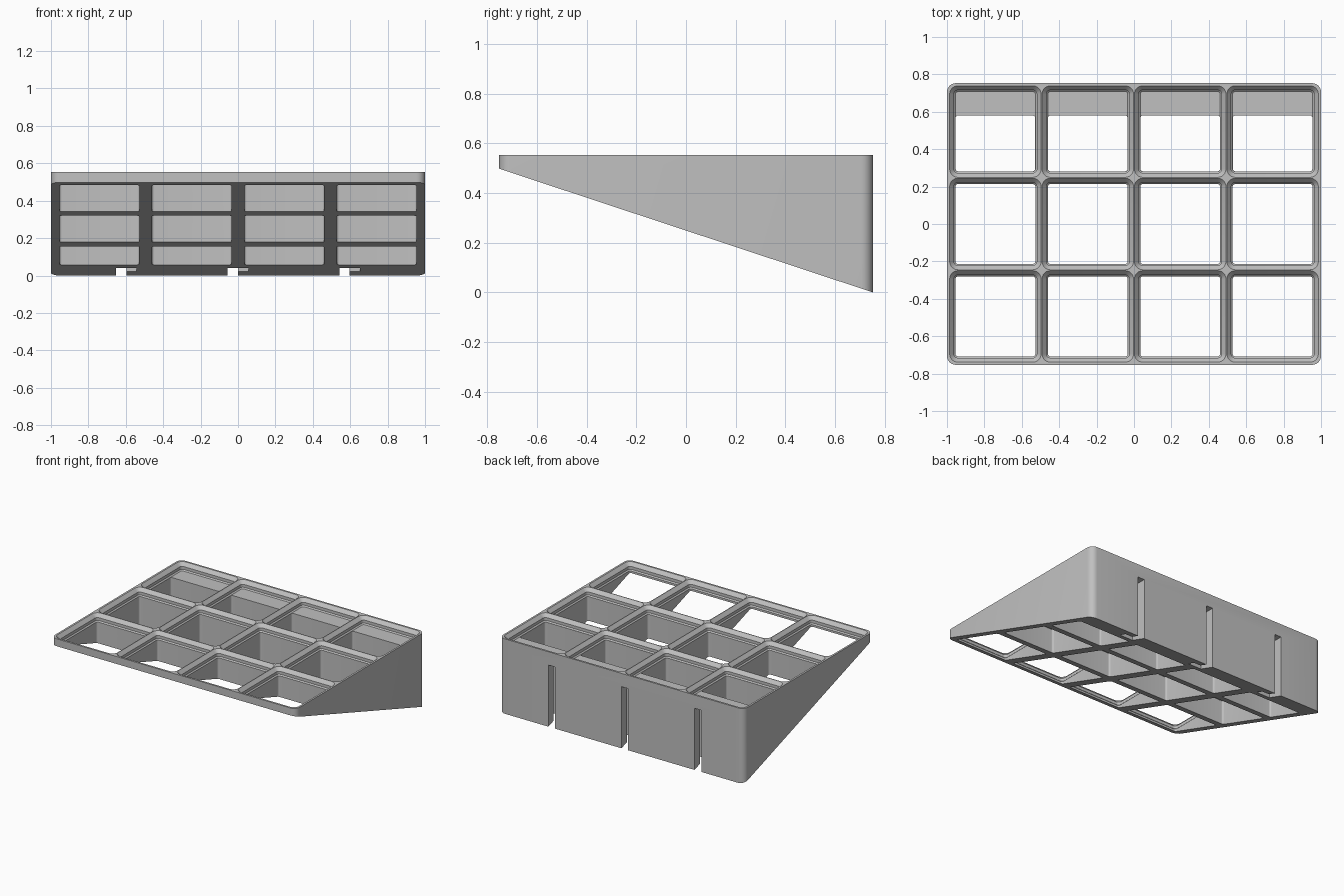
import bpy, bmesh, math
from mathutils import Vector

cube = bpy.data.objects.get("Cube")
if cube:
    bpy.data.objects.remove(cube, do_unlink=True)

MM = 2 / 170                      # model units per millimetre
PITCH = 42 * MM                   # cell spacing
HALF_X, HALF_Y = 1.0, 64 * MM     # outer half sizes
TOP = 0.553
RIM = TOP - 4.65 * MM             # where the pocket profile starts
SHELF_Y = 0.58                    # front of the thick rear wall

grey = bpy.data.materials.new("plain grey")
grey.use_nodes = True
colour = (0.53, 0.53, 0.53, 1)
grey.diffuse_color = colour
grey.node_tree.nodes["Principled BSDF"].inputs["Base Color"].default_value = colour


def rounded_rect(x0, x1, y0, y1, r, steps=6):
    """Counter-clockwise outline with rounded corners."""
    centres = [(x1 - r, y1 - r), (x0 + r, y1 - r), (x0 + r, y0 + r), (x1 - r, y0 + r)]
    pts = []
    for q, (cx, cy) in enumerate(centres):
        for i in range(steps + 1):
            a = math.pi / 2 * (q + i / steps)
            pts.append((cx + r * math.cos(a), cy + r * math.sin(a)))
    return pts


def loft(bm, sections):
    """Closed solid through a stack of (outline, height) sections."""
    rings = [[bm.verts.new((x, y, z)) for x, y in pts] for pts, z in sections]
    n = len(rings[0])
    for low, high in zip(rings, rings[1:]):
        for i in range(n):
            j = (i + 1) % n
            bm.faces.new((low[i], low[j], high[j], high[i]))
    bm.faces.new(rings[0][::-1])
    bm.faces.new(rings[-1])


def make_object(name, bm):
    bmesh.ops.recalc_face_normals(bm, faces=bm.faces)
    mesh = bpy.data.meshes.new(name)
    bm.to_mesh(mesh)
    bm.free()
    mesh.materials.append(grey)
    obj = bpy.data.objects.new(name, mesh)
    bpy.context.collection.objects.link(obj)
    return obj


# Wedge body: rounded block with a sloping underside
bm = bmesh.new()
outline = rounded_rect(-HALF_X, HALF_X, -HALF_Y, HALF_Y, 4 * MM)
loft(bm, [(outline, -0.1), (outline, TOP)])
slope = RIM / (2 * HALF_Y)
cut = bmesh.ops.bisect_plane(bm, geom=bm.verts[:] + bm.edges[:] + bm.faces[:],
                             plane_co=Vector((0, 0, RIM / 2)),
                             plane_no=Vector((0, slope, 1)), clear_inner=True)
bmesh.ops.holes_fill(bm, edges=[e for e in bm.edges if e.is_boundary], sides=0)
body = make_object("wedge_tray", bm)

# Cell cutters: stepped, chamfered pockets over open shafts
bm = bmesh.new()
profile = [(2.85, RIM), (2.15, RIM + 0.7 * MM), (2.15, RIM + 2.5 * MM),
           (0.2, TOP), (0.2, TOP + 0.1)]
for col in range(4):
    for row in range(3):
        cx, cy = (col - 1.5) * PITCH, (row - 1) * PITCH

        def cell(inset, back=None):
            h = PITCH / 2 - inset * MM
            y1 = cy + h if back is None else back
            return rounded_rect(cx - h, cx + h, cy - h, y1, (4 - inset) * MM)

        # The rear row stops short at the shelf above the thick back wall
        shaft = cell(2.95, SHELF_Y) if row == 2 else cell(2.85)
        sections = [(shaft, -0.2)]
        if row == 2:
            sections.append((shaft, RIM))
        loft(bm, sections + [(cell(inset), z) for inset, z in profile])
cells = make_object("cell_cutter", bm)

# Mounting slots: L-shaped channels open to the back and underside
bm = bmesh.new()
for mid in (-0.597, 0, 0.597):
    a, b = mid - 0.055, mid + 0.055
    shape = [(a, 0.63), (b, 0.63), (b, 0.69), (mid, 0.69), (mid, 0.85), (a, 0.85)]
    loft(bm, [(shape, -0.2), (shape, 0.455)])
slots = make_object("slot_cutter", bm)

# Carve the body, then drop the cutters
bpy.ops.object.select_all(action='DESELECT')
body.select_set(True)
bpy.context.view_layer.objects.active = body
for cutter in (cells, slots):
    cutter.hide_render = True
    mod = body.modifiers.new(cutter.name, 'BOOLEAN')
    mod.operation = 'DIFFERENCE'
    mod.solver = 'EXACT'
    mod.object = cutter
    bpy.ops.object.modifier_apply(modifier=mod.name)
    bpy.data.objects.remove(cutter, do_unlink=True)

bpy.ops.object.shade_smooth_by_angle(angle=math.radians(30))
